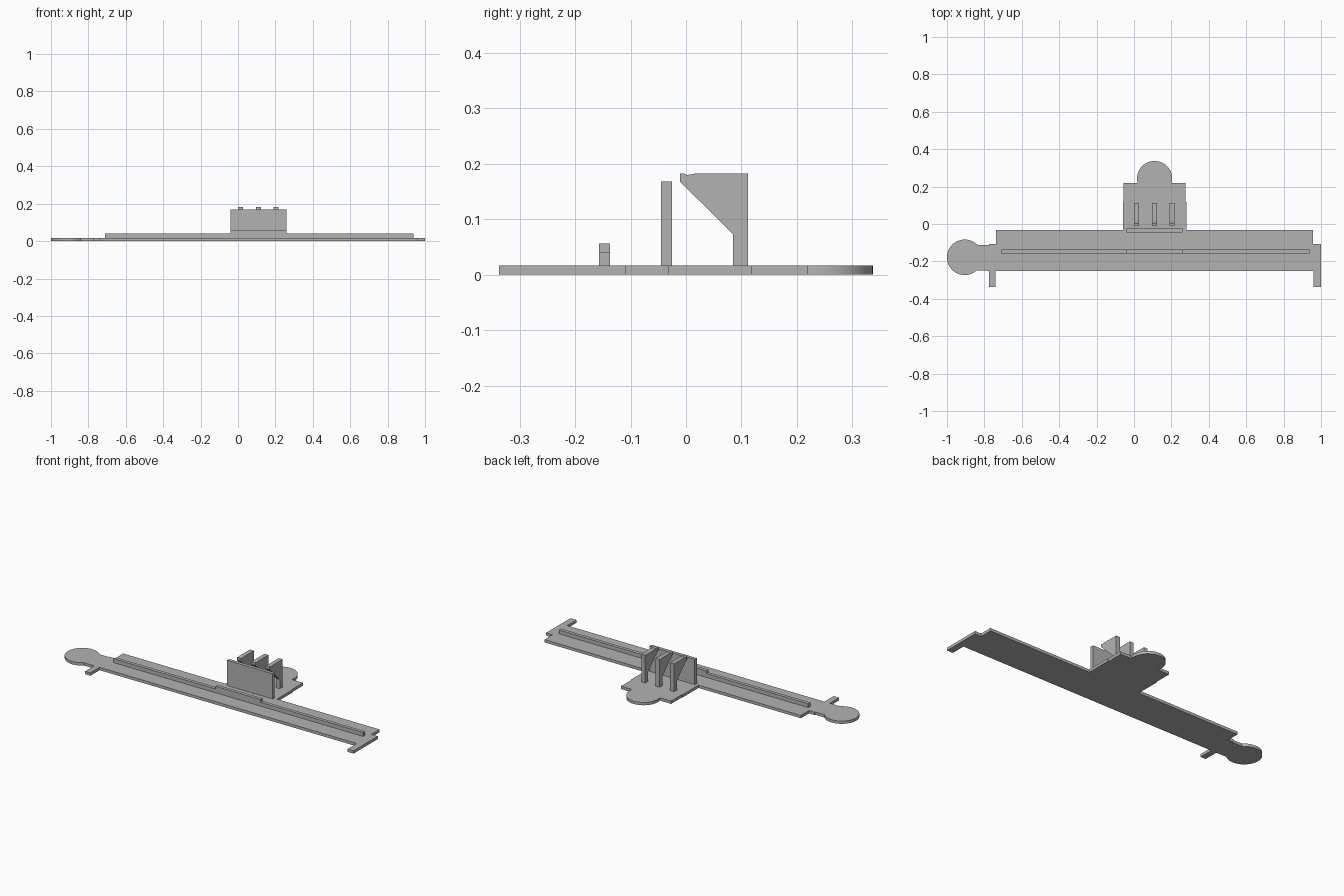
import bpy, bmesh
from math import sin, cos, radians
from mathutils import Vector

cube = bpy.data.objects.get("Cube")
if cube:
    bpy.data.objects.remove(cube, do_unlink=True)

GREY = (0.45, 0.45, 0.45, 1)
mat = bpy.data.materials.new("plain grey")
mat.use_nodes = True
mat.diffuse_color = GREY
mat.node_tree.nodes["Principled BSDF"].inputs["Base Color"].default_value = GREY

THICK = 0.017


def arc(cx, cy, r, start, end, steps=40):
    angles = [radians(start + (end - start) * i / steps) for i in range(steps + 1)]
    return [(cx + r * cos(a), cy + r * sin(a)) for a in angles]


def extrude(name, points, offset):
    """Extrude a closed outline of 3D points into a solid."""
    bm = bmesh.new()
    face = bm.faces.new([bm.verts.new(p) for p in points])
    new = bmesh.ops.extrude_face_region(bm, geom=[face])["geom"]
    bmesh.ops.translate(bm, vec=Vector(offset),
                        verts=[v for v in new if isinstance(v, bmesh.types.BMVert)])
    bmesh.ops.recalc_face_normals(bm, faces=bm.faces)
    mesh = bpy.data.meshes.new(name)
    bm.to_mesh(mesh)
    bm.free()
    mesh.materials.append(mat)
    obj = bpy.data.objects.new(name, mesh)
    bpy.context.collection.objects.link(obj)
    return obj


def box(name, x, y, z):
    pts = [(x[0], y[0], z[0]), (x[1], y[0], z[0]), (x[1], y[1], z[0]), (x[0], y[1], z[0])]
    return extrude(name, pts, (0, 0, z[1] - z[0]))


# Flat base: long strip, round end tab, two prongs, and the rear tab
outline = (
    arc(-0.905, -0.178, 0.095, 43, 311)
    + [(-0.775, -0.25), (-0.775, -0.337), (-0.74, -0.337), (-0.74, -0.25),
       (0.96, -0.25), (0.96, -0.337), (1, -0.337), (1, -0.108),
       (0.958, -0.108), (0.958, -0.032), (0.28, -0.032), (0.28, 0.118),
       (0.276, 0.118), (0.276, 0.22)]
    + arc(0.11, 0.243, 0.094, -14, 194)
    + [(-0.056, 0.22), (-0.056, 0.118), (-0.06, 0.118), (-0.06, -0.032),
       (-0.737, -0.032), (-0.737, -0.108), (-0.775, -0.108), (-0.775, -0.113)]
)
base = extrude("base_plate", [(x, y, 0) for x, y in outline], (0, 0, THICK))
bpy.ops.object.select_all(action='DESELECT')
base.select_set(True)
bpy.context.view_layer.objects.active = base
bpy.ops.object.shade_smooth_by_angle(angle=radians(30))

# Long rail with a raised middle section
RAIL_Y = (-0.157, -0.137)
box("rail_right", (-0.712, -0.04), RAIL_Y, (THICK, 0.04))
box("rail_middle", (-0.04, 0.26), RAIL_Y, (THICK, 0.056))
box("rail_left", (0.26, 0.937), RAIL_Y, (THICK, 0.04))

# Upright wall
box("upright_wall", (-0.04, 0.26), (-0.045, -0.025), (THICK, 0.168))

# Three hooked brackets behind the wall
profile = [(-0.011, 0.183), (-0.011, 0.168), (0.085, 0.073), (0.085, THICK),
           (0.112, THICK), (0.112, 0.183), (0.02, 0.183), (0.002, 0.18), (-0.004, 0.183)]
for side, x in (("right", 0), ("middle", 0.096), ("left", 0.191)):
    extrude("bracket_" + side, [(x, y, z) for y, z in profile], (0.026, 0, 0))
